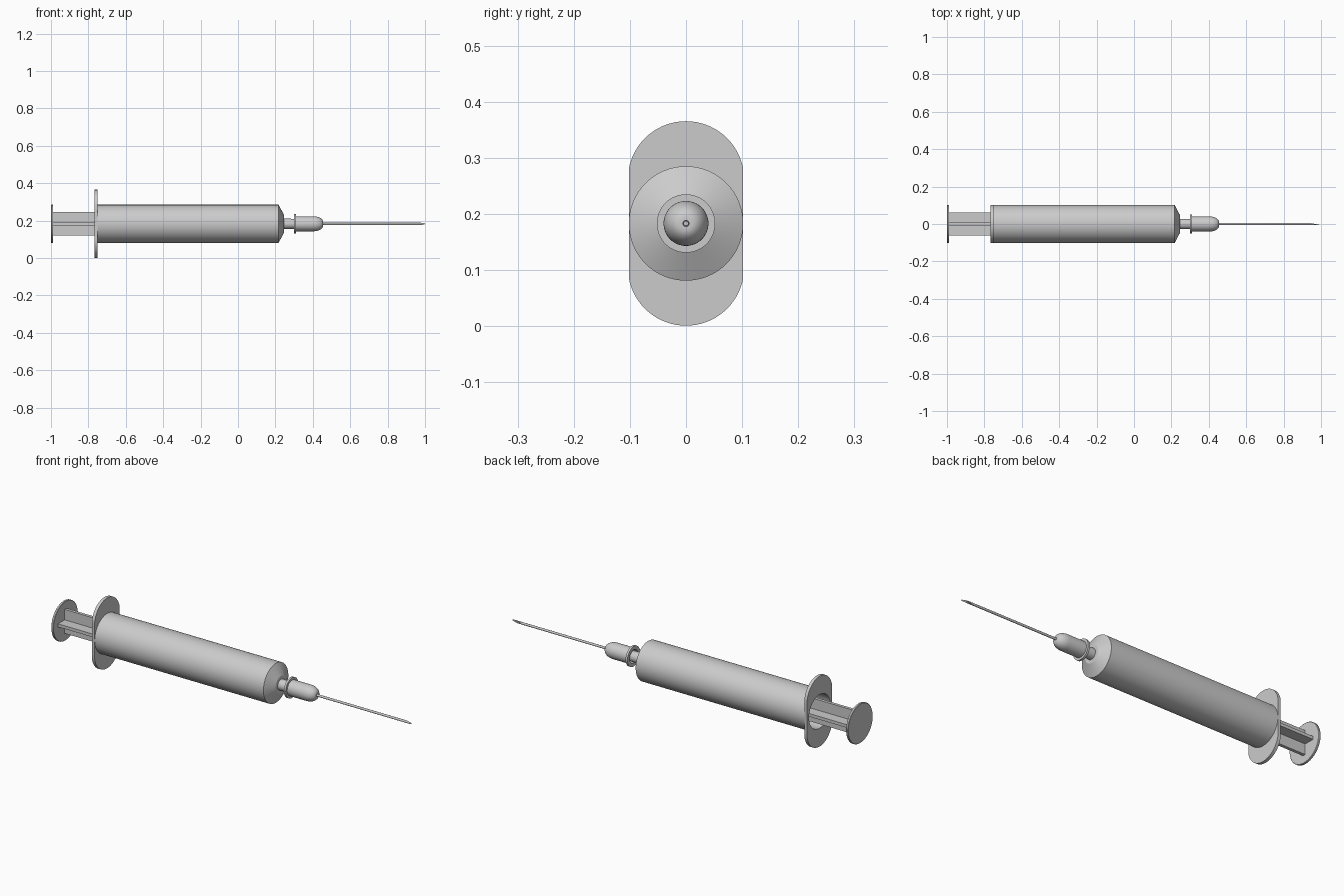
import bpy, bmesh, math
from mathutils import Vector

if "Cube" in bpy.data.objects:
    bpy.data.objects.remove(bpy.data.objects["Cube"])

ZC = 0.183  # height of the syringe axis


def finish(name, bm):
    bmesh.ops.recalc_face_normals(bm, faces=bm.faces)
    mesh = bpy.data.meshes.new(name)
    bm.to_mesh(mesh)
    bm.free()
    ob = bpy.data.objects.new(name, mesh)
    ob.location.z = ZC
    bpy.context.collection.objects.link(ob)
    bpy.ops.object.select_all(action='DESELECT')
    ob.select_set(True)
    bpy.context.view_layer.objects.active = ob
    bpy.ops.object.shade_smooth_by_angle(angle=math.radians(25))
    return ob


def skin(bm, rings, closed):
    n = len(rings[0])
    pairs = list(zip(rings, rings[1:]))
    if closed:
        pairs.append((rings[-1], rings[0]))
    for a, b in pairs:
        for i in range(n):
            j = (i + 1) % n
            bm.faces.new((a[i], a[j], b[j], b[i]))
    if not closed:
        bm.faces.new(rings[0])
        bm.faces.new(rings[-1])


def lathe(name, profile, closed=False, n=64):
    """Spin an (x, radius) profile about the x axis."""
    bm = bmesh.new()
    rings = [[bm.verts.new((x, r * math.cos(2 * math.pi * i / n),
                            r * math.sin(2 * math.pi * i / n))) for i in range(n)]
             for x, r in profile]
    skin(bm, rings, closed)
    return finish(name, bm)


# Hollow barrel with conical shoulder and nozzle
lathe("barrel", [(-0.752, 0.102), (0.217, 0.102), (0.247, 0.045), (0.247, 0.028),
                 (0.36, 0.025), (0.36, 0.013), (0.235, 0.013), (0.21, 0.087),
                 (-0.752, 0.087)], closed=True)

# Finger flange: rounded oblong plate with the barrel opening through it
R, C, half = 0.1037, 0.0785, 0.102
a0 = math.acos(half / R)
arc = [a0 + (math.pi - 2 * a0) * i / 32 for i in range(33)]
side = [0.083 * (1 - i / 8) for i in range(1, 16)]
outline = [(R * math.cos(a), C + R * math.sin(a)) for a in arc]
outline += [(-half, z) for z in side]
outline += [(-y, -z) for y, z in outline]
hole = []
for y, z in outline:
    d = math.hypot(y, z)
    hole.append((0.087 * y / d, 0.087 * z / d))
bm = bmesh.new()
x0, x1 = -0.766, -0.75
skin(bm, [[bm.verts.new((x, y, z)) for y, z in pts]
          for x, pts in ((x0, outline), (x1, outline), (x1, hole), (x0, hole))], True)
finish("finger_flange", bm)

# Plunger: thumb disc, cross-shaped rod and stopper
lathe("thumb_disc", [(-1.0, 0.1), (-0.998, 0.102), (-0.99, 0.102), (-0.988, 0.1)])
w, t = 0.062, 0.008
quarter = [(t, t), (t, w), (-t, w)]
cross = []
for k in range(4):
    for y, z in quarter:
        for _ in range(k):
            y, z = -z, y
        cross.append((y, z))
bm = bmesh.new()
skin(bm, [[bm.verts.new((x, y, z)) for y, z in cross] for x in (-0.989, -0.02)], False)
finish("plunger_rod", bm)
lathe("plunger_stopper", [(-0.03, 0.086), (0.03, 0.086), (0.05, 0.02)])

# Needle hub: collar, sleeve open at the back, rounded nose
nose = [(0.405 + 0.05 * math.sin(a), 0.010 + 0.030 * math.cos(a))
        for a in (math.pi / 2 * i / 10 for i in range(11))]
lathe("needle_hub", [(0.299, 0.052), (0.31, 0.052), (0.31, 0.040)] + nose
      + [(0.455, 0.005), (0.40, 0.005), (0.39, 0.032), (0.299, 0.034)], closed=True)

# Hollow needle with slanted tip
bm = bmesh.new()
n, ro, ri = 24, 0.006, 0.0035
rings = []
for r, tip in ((ro, False), (ro, True), (ri, True), (ri, False)):
    ring = []
    for i in range(n):
        y = r * math.cos(2 * math.pi * i / n)
        z = r * math.sin(2 * math.pi * i / n)
        x = 0.97 - y / ro * 0.03 if tip else 0.39
        ring.append(bm.verts.new((x, y, z)))
    rings.append(ring)
skin(bm, rings, True)
finish("needle", bm)
